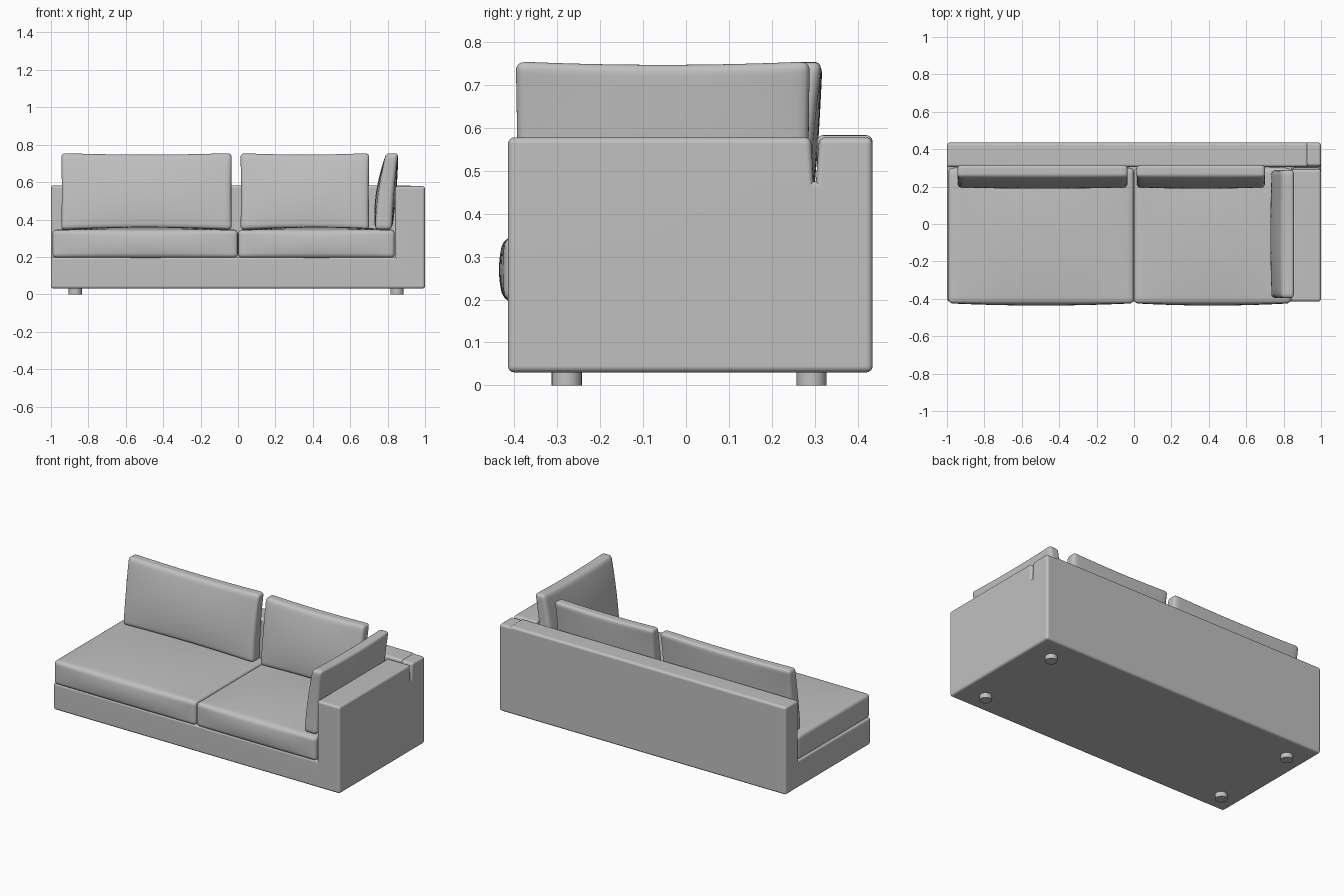
import bpy, bmesh, math
from mathutils import Vector

if "Cube" in bpy.data.objects:
    bpy.data.objects.remove(bpy.data.objects["Cube"], do_unlink=True)

fabric = bpy.data.materials.new("grey_fabric")
fabric.use_nodes = True
GREY = (0.53, 0.53, 0.53, 1)
fabric.diffuse_color = GREY
fabric.node_tree.nodes["Principled BSDF"].inputs["Base Color"].default_value = GREY


def add_object(name, bm, location=(0, 0, 0), turn=0.0, sharp_angle=40):
    """Turn a bmesh into a shaded object."""
    bmesh.ops.recalc_face_normals(bm, faces=bm.faces[:])
    mesh = bpy.data.meshes.new(name)
    bm.to_mesh(mesh)
    bm.free()
    mesh.materials.append(fabric)
    ob = bpy.data.objects.new(name, mesh)
    bpy.context.collection.objects.link(ob)
    ob.location = location
    ob.rotation_euler.z = turn
    bpy.ops.object.select_all(action='DESELECT')
    ob.select_set(True)
    bpy.context.view_layer.objects.active = ob
    bpy.ops.object.shade_smooth_by_angle(angle=math.radians(sharp_angle))
    return ob


def side_extrusion(name, outline, x0, x1, radius):
    """Extrude a (y, z) outline along x and round its convex edges."""
    bm = bmesh.new()
    face = bm.faces.new([bm.verts.new((x0, y, z)) for y, z in outline])
    new = bmesh.ops.extrude_face_region(bm, geom=[face])["geom"]
    bmesh.ops.translate(bm, vec=(x1 - x0, 0, 0),
                        verts=[g for g in new if isinstance(g, bmesh.types.BMVert)])
    if face.is_valid and len([f for f in bm.faces if len(f.verts) == len(outline)]) < 2:
        bm.faces.new([v for v in face.verts])
    bmesh.ops.recalc_face_normals(bm, faces=bm.faces[:])
    bm.normal_update()
    bmesh.ops.bevel(bm, geom=[e for e in bm.edges if e.is_convex], offset=radius,
                    segments=4, profile=0.5, affect='EDGES', clamp_overlap=False)
    ob = add_object(name, bm)
    ob.modifiers.new("even_shading", 'WEIGHTED_NORMAL').keep_sharp = True
    return ob


def cushion(name, centre, size, bulge, radius, leaning=False, turn=0.0):
    """Rounded box with swollen faces; a leaning one tapers and tips back."""
    half = Vector(size) / 2
    bm = bmesh.new()
    bmesh.ops.create_cube(bm, size=2)
    bmesh.ops.subdivide_edges(bm, edges=bm.edges[:], cuts=23, use_grid_fill=True)
    for v in bm.verts:
        # crowd the grid towards the edges, then round them
        u = [math.sin(c * math.pi / 2) for c in v.co]
        p = Vector([u[i] * half[i] for i in range(3)])
        core = Vector([max(radius - half[i], min(half[i] - radius, p[i])) for i in range(3)])
        offset = p - core
        if offset.length > 0:
            p = core + offset.normalized() * radius
        s = [p[i] / half[i] for i in range(3)]
        swell = [1 - min(1, c * c) for c in s]
        for i in range(3):
            p[i] += bulge[i] * s[i] * swell[i - 1] * swell[i - 2] if not leaning or i == 1 \
                else bulge[i] * s[i] * swell[2 - i]
        if leaning:
            w = s[2]
            p.y = p.y * (1 - 0.15 * w) + 0.023 * w + 0.008 * w * w
        v.co = p
    return add_object(name, bm, centre, turn, 80)


# Base and backrest in one L-shaped run
side_extrusion("base_and_backrest",
               [(-.415, .03), (-.415, .2), (.305, .2), (.305, .583), (.435, .583), (.435, .03)],
               -1, .93, .015)

# Arm with the narrow seam where it meets the backrest
side_extrusion("arm",
               [(-.415, .03), (-.415, .578), (.292, .578), (.297, .475), (.303, .475),
                (.31, .578), (.435, .578), (.435, .03)],
               .84, 1, .015)

# Seat cushions
for name, x0, x1 in (("right_seat_cushion", -.992, -.001), ("left_seat_cushion", .001, .838)):
    cushion(name, ((x0 + x1) / 2, -.062, .27), (x1 - x0, .724, .15),
            (0, .012, .017), .022)

# Loose back cushions and the arm cushion
for name, x0, x1 in (("right_back_cushion", -.945, -.033), ("left_back_cushion", .013, .702)):
    cushion(name, ((x0 + x1) / 2, .253, .55), (x1 - x0, .08, .41),
            (-.003, .014, -.008), .022, leaning=True)
cushion("arm_cushion", (.793, -.054, .55), (.686, .08, .41),
        (-.003, .014, -.008), .022, leaning=True, turn=-math.pi / 2)

# Round feet
for side, x in (("right", -.87), ("left", .85)):
    for end, y in (("front", -.278), ("back", .293)):
        bm = bmesh.new()
        bmesh.ops.create_cone(bm, cap_ends=True, segments=32, radius1=.035,
                              radius2=.035, depth=.04)
        add_object(f"{side}_{end}_foot", bm, (x, y, .02))
